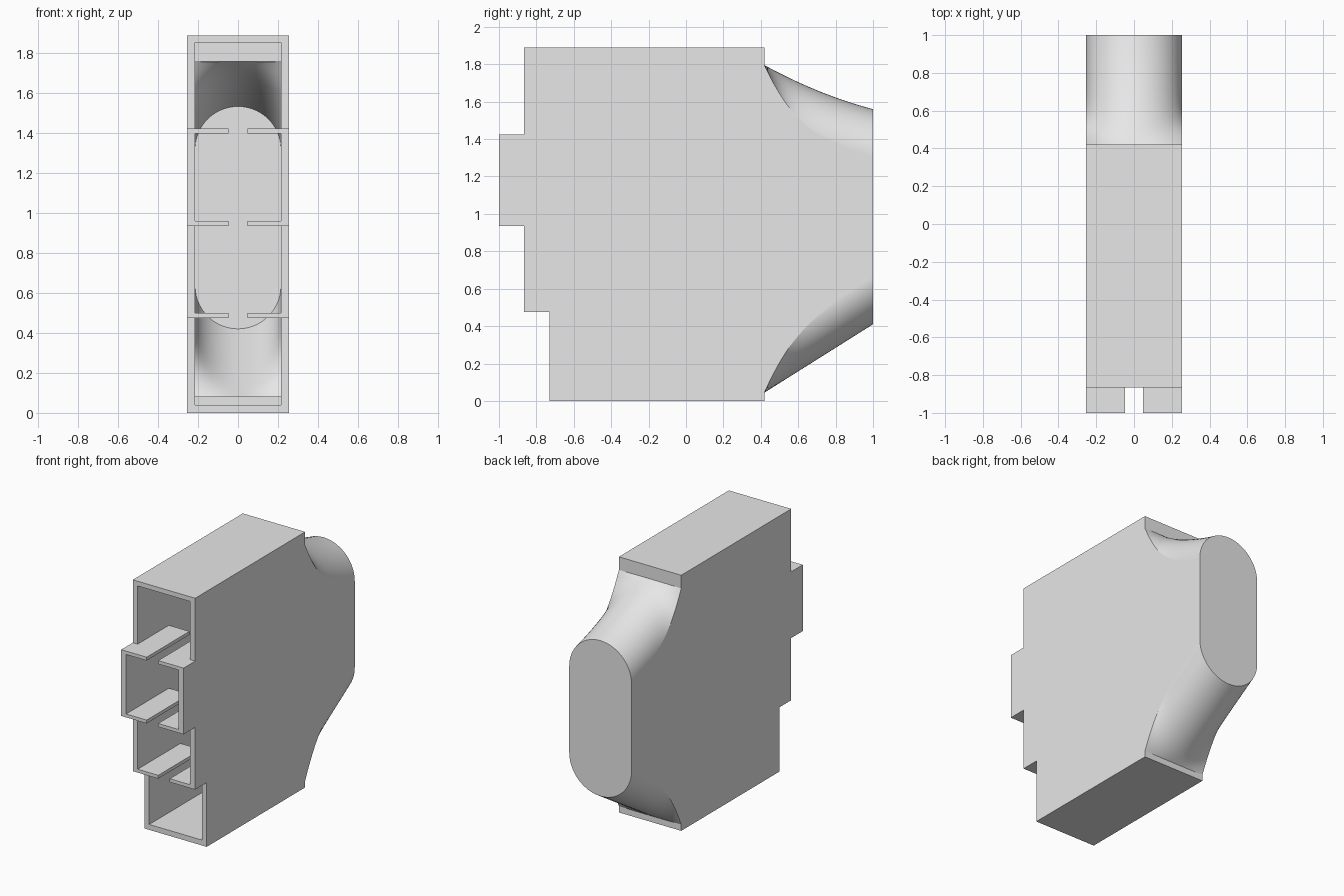
import bpy, bmesh, math

cube = bpy.data.objects.get("Cube")
if cube:
    bpy.data.objects.remove(cube, do_unlink=True)

# Single plain grey plastic
grey = bpy.data.materials.new("plain_grey")
grey.use_nodes = True
grey.diffuse_color = (0.8, 0.8, 0.8, 1)
for node in grey.node_tree.nodes:
    if node.type == "BSDF_PRINCIPLED":
        node.inputs["Base Color"].default_value = (0.8, 0.8, 0.8, 1)

W = 0.255          # outer half width
WALL = 0.04        # shell thickness
IN = W - WALL      # inner half width
H = 1.89           # height
BACK = 0.42        # where the box meets the rear duct


def finish(name, bm):
    bmesh.ops.recalc_face_normals(bm, faces=bm.faces)
    mesh = bpy.data.meshes.new(name)
    bm.to_mesh(mesh)
    bm.free()
    mesh.materials.append(grey)
    obj = bpy.data.objects.new(name, mesh)
    bpy.context.collection.objects.link(obj)
    return obj


def prism(name, profile, x0, x1):
    """Extrude a (y, z) profile from x0 to x1."""
    bm = bmesh.new()
    face = bm.faces.new([bm.verts.new((x0, y, z)) for y, z in profile])
    new = bmesh.ops.extrude_face_region(bm, geom=[face])["geom"]
    bmesh.ops.translate(bm, vec=(x1 - x0, 0, 0),
                        verts=[v for v in new if isinstance(v, bmesh.types.BMVert)])
    return finish(name, bm)


def box(name, x0, x1, y0, y1, z0, z1):
    return prism(name, [(y0, z0), (y1, z0), (y1, z1), (y0, z1)], x0, x1)


# Stepped side walls and the shelves that reach in from them
side = [(-0.73, 0), (BACK, 0), (BACK, H), (-0.865, H), (-0.865, 1.425),
        (-1, 1.425), (-1, 0.935), (-0.865, 0.935), (-0.865, 0.475), (-0.73, 0.475)]
shelves = {"upper": (-1, 1.40), "middle": (-1, 0.935), "lower": (-0.865, 0.475)}
for label, s in (("left", 1), ("right", -1)):
    prism(label + "_wall", side, s * IN, s * W)
    for level, (y, z) in shelves.items():
        box(f"{level}_{label}_shelf", s * 0.047, s * IN, y, y + 0.5, z, z + 0.025)

# Roof, floor and the lips around the rear opening
box("roof", -IN, IN, -0.865, BACK, H - 0.035, H)
box("floor", -IN, IN, -0.73, BACK, 0, WALL)
box("upper_rear_lip", -IN, IN, BACK - WALL, BACK, 1.76, H - 0.035)
box("lower_rear_lip", -IN, IN, BACK - WALL, BACK, WALL, 0.082)


# Rear duct: a flat-ended section narrowing to a rounded slot
def section(bm, y, half, inset, n=28):
    t = (y - BACK) / (1 - BACK)
    top = 1.795 - 0.235 * (1.35 * t - 0.35 * t * t) - inset
    bottom = 0.045 + 0.365 * t + inset
    sag = max(0.002, half * (1 - (1 - t) ** 3.8))
    r = (sag * sag + half * half) / (2 * sag)
    ring = []
    for sign, z in ((1, top), (-1, bottom)):
        for i in range(n + 1):
            x = sign * half * math.cos(math.pi * i / n)
            drop = r - math.sqrt(max(0, r * r - x * x))
            ring.append(bm.verts.new((x, y, z - sign * drop)))
    return ring


def bridge(bm, a, b):
    for i in range(len(a)):
        j = (i + 1) % len(a)
        bm.faces.new((a[i], a[j], b[j], b[i]))


def loft(bm, end, half, inset, steps=20):
    rings = [section(bm, BACK + (end - BACK) * (k / steps) ** 1.3, half, inset)
             for k in range(steps + 1)]
    for a, b in zip(rings, rings[1:]):
        bridge(bm, a, b)
    bm.faces.new(rings[-1])
    return rings[0]


bm = bmesh.new()
bridge(bm, loft(bm, 1, W, 0), loft(bm, 1 - WALL, IN, 0.036))
duct = finish("rear_duct", bm)
bpy.ops.object.select_all(action="DESELECT")
duct.select_set(True)
bpy.context.view_layer.objects.active = duct
bpy.ops.object.shade_smooth_by_angle(angle=math.radians(30))
weighted = duct.modifiers.new("flat_sides", "WEIGHTED_NORMAL")
weighted.keep_sharp = True
